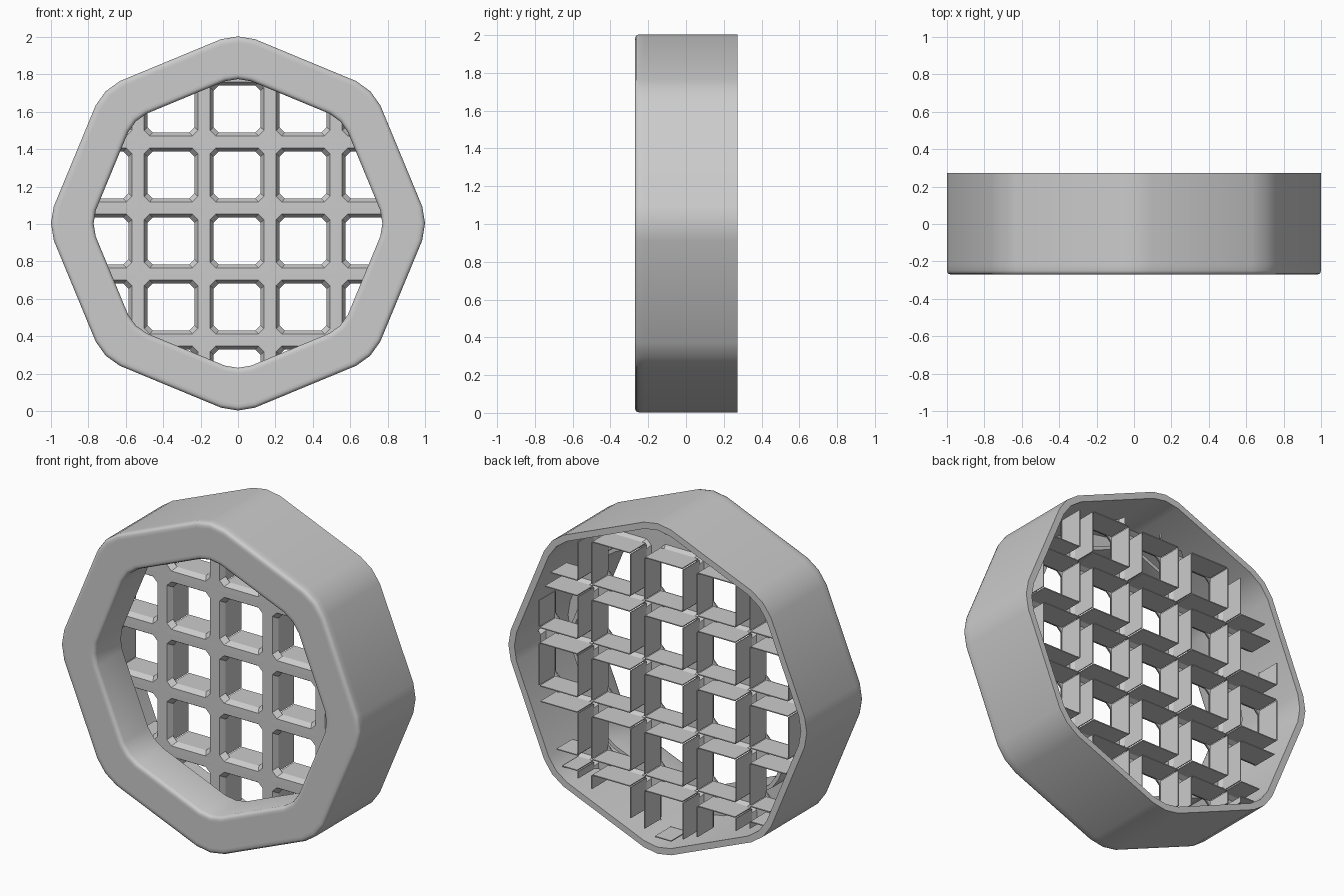
import bpy, bmesh, math
from mathutils import Vector

if "Cube" in bpy.data.objects:
    bpy.data.objects.remove(bpy.data.objects["Cube"])

CZ = 1.003


def finish(bm, name, angle, thickness=0):
    bmesh.ops.recalc_face_normals(bm, faces=bm.faces)
    me = bpy.data.meshes.new(name)
    bm.to_mesh(me)
    bm.free()
    ob = bpy.data.objects.new(name, me)
    bpy.context.collection.objects.link(ob)
    if angle:
        bpy.ops.object.select_all(action='DESELECT')
        ob.select_set(True)
        bpy.context.view_layer.objects.active = ob
        bpy.ops.object.shade_smooth_by_angle(angle=math.radians(angle))
    if thickness:
        m = ob.modifiers.new("thickness", 'SOLIDIFY')
        m.thickness = thickness
        m.offset = 0
    return ob


def trim(bm, apothem):
    """Cut everything outside an octagon."""
    for k in range(8):
        a = math.radians(22.5 + 45 * k)
        n = Vector((math.cos(a), 0, math.sin(a)))
        bmesh.ops.bisect_plane(bm, geom=bm.verts[:] + bm.edges[:] + bm.faces[:],
                               plane_co=Vector((0, 0, CZ)) + n * apothem,
                               plane_no=n, clear_outer=True)


def octagon(bm, r, y):
    """Octagon with softened corners, three points per corner."""
    loop = []
    for k in range(8):
        for off, f in ((-5.3, 0.989), (0, 1.0), (5.3, 0.989)):
            a = math.radians(45 * k + off)
            loop.append(bm.verts.new((r * f * math.cos(a), y, CZ + r * f * math.sin(a))))
    return loop


# Housing: closed radial profile (radius, y) lofted around the octagon
profile = [(1.0, .272), (1.0, -.22), (1.0, -.25), (.995, -.264), (.982, -.27),
           (.965, -.27), (.805, -.27), (.79, -.27),
           (.778, -.264), (.772, -.25), (.772, -.02), (.795, -.02),
           (.795, -.235), (.955, -.235), (.96, .272)]
bm = bmesh.new()
loops = [octagon(bm, r, y) for r, y in profile]
for a, b in zip(loops, loops[1:] + loops[:1]):
    n = len(a)
    for i in range(n):
        j = (i + 1) % n
        bm.faces.new((a[i], a[j], b[j], b[i]))
finish(bm, "octagonal_housing", 50)

# Grille: repeated cells, each a bevelled hole with four fins running backwards
PITCH, FRONT, BACK = .353, .04, .22
face_bm, fin_bm = bmesh.new(), bmesh.new()


def cell_loop(cx, cz, h, c, y):
    pts = []
    for sx, sz, flip in ((1, 1, 0), (-1, 1, 1), (-1, -1, 0), (1, -1, 1)):
        pair = [(h, h - c), (h - c, h)]
        if flip:
            pair.reverse()
        pts += [face_bm.verts.new((cx + sx * px, y, cz + sz * pz)) for px, pz in pair]
    return pts


def hole(cx, cz):
    outer = cell_loop(cx, cz, PITCH / 2, .001, FRONT)
    rim = cell_loop(cx, cz, .145, .03, FRONT)
    inner = cell_loop(cx, cz, .128, .03, FRONT + .03)
    for a, b in ((outer, rim), (rim, inner)):
        for i in range(8):
            j = (i + 1) % 8
            face_bm.faces.new((a[i], a[j], b[j], b[i]))


def fins(cx, cz, h=.130, w=.125):
    x, z = Vector((1, 0, 0)), Vector((0, 0, 1))
    for d, t in ((x, z), (-x, z), (z, x), (-z, x)):
        c = Vector((cx, 0, cz)) + d * h
        fin_bm.faces.new([fin_bm.verts.new(c + t * u + Vector((0, y, 0))) for u, y in
                          ((-w, FRONT + .03), (w, FRONT + .03), (w, BACK), (-w, BACK))])


for i in range(-3, 4):
    for j in range(-3, 4):
        c = (-.005 + i * PITCH, .909 + j * PITCH)
        hole(*c)
        if abs(i) < 3 and -3 < j < 3:
            fins(*c)
bmesh.ops.remove_doubles(face_bm, verts=face_bm.verts, dist=.0025)

# Trim the grille to the inside of the housing
trim(face_bm, .88)
trim(fin_bm, .88)
finish(face_bm, "grille_face", 0, .006)
finish(fin_bm, "grille_fins", 0, .006)
